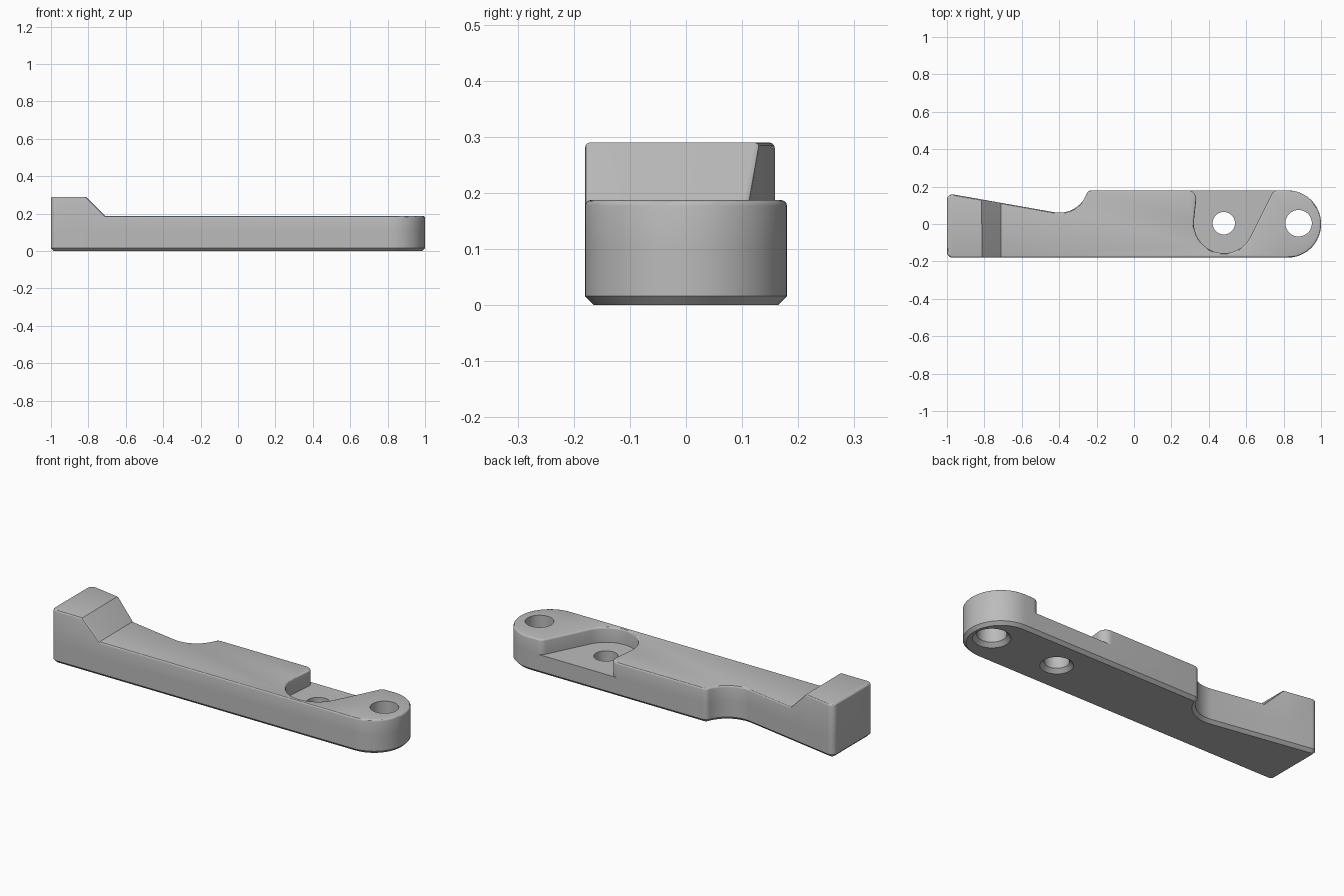
import bpy, bmesh, math
from mathutils import Vector

cube = bpy.data.objects.get("Cube")
if cube:
    bpy.data.objects.remove(cube)

GREY = (0.5, 0.5, 0.5, 1)
grey = bpy.data.materials.new("satin grey")
grey.use_nodes = True
grey.diffuse_color = GREY
grey.node_tree.nodes["Principled BSDF"].inputs["Base Color"].default_value = GREY

DECK, TAIL_TOP, FLOOR = 0.187, 0.29, 0.105
RAMP_TOP, RAMP_FOOT = -0.813, -0.71
CHAMFER, ROUND = 0.016, 0.01


def arc(cx, cy, r, a0, a1, n):
    steps = [math.radians(a0 + (a1 - a0) * i / n) for i in range(n + 1)]
    return [(cx + r * math.cos(a), cy + r * math.sin(a)) for a in steps]


def rounded(corners):
    """Outline from (x, y, radius) corners, each filleted."""
    out = []
    for i, (x, y, r) in enumerate(corners):
        p = Vector((x, y))
        if r == 0:
            out.append(p)
            continue
        a = (Vector(corners[i - 1][:2]) - p).normalized()
        b = (Vector(corners[(i + 1) % len(corners)][:2]) - p).normalized()
        half = math.acos(a.dot(b)) / 2
        centre = p + (a + b).normalized() * (r / math.sin(half))
        v0 = p + a * (r / math.tan(half)) - centre
        v1 = p + b * (r / math.tan(half)) - centre
        sweep = math.atan2(v0.x * v1.y - v0.y * v1.x, v0.dot(v1))
        n = max(4, round(abs(sweep) / math.radians(6)))
        for k in range(n + 1):
            c, s = math.cos(sweep * k / n), math.sin(sweep * k / n)
            out.append(centre + Vector((v0.x * c - v0.y * s, v0.x * s + v0.y * c)))
    return out


def inset(points, d):
    """Move a counter-clockwise outline inwards by d."""
    out = []
    for i, p in enumerate(points):
        a = (p - points[i - 1]).normalized()
        b = (points[(i + 1) % len(points)] - p).normalized()
        n = Vector((-a.y - b.y, a.x + b.x)).normalized()
        out.append(p + n * (d / n.dot(Vector((-a.y, a.x)))))
    return out


def ring(points, heights):
    return [bm.verts.new((p[0], p[1], z)) for p, z in zip(points, heights)]


def flat_ring(points, z):
    return ring(points, [z] * len(points))


def loft(rings):
    for low, high in zip(rings, rings[1:]):
        for i in range(len(low)):
            bm.faces.new((low[i - 1], low[i], high[i], high[i - 1]))


def cap(loops, up):
    """Fill a flat face bounded by an outer loop and hole loops."""
    edges = []
    for loop in loops:
        for i in range(len(loop)):
            pair = (loop[i - 1], loop[i])
            edges.append(bm.edges.get(pair) or bm.edges.new(pair))
    made = bmesh.ops.triangle_fill(bm, use_beauty=True, edges=edges,
                                   normal=(0, 0, up))["geom"]
    for f in made:
        if isinstance(f, bmesh.types.BMFace):
            f.normal_update()
            if f.normal.z * up < 0:
                f.normal_flip()


def hole(x, r, top):
    """Round hole, countersunk from below; returns bottom and top loops."""
    rings = [flat_ring(arc(x, 0.004, radius, 360, 7.5, 47), z)
             for radius, z in ((r + 0.02, 0), (r, 0.02), (r, top))]
    loft(rings)
    return rings[0], rings[-1]


bm = bmesh.new()

# Plan outline: round nose, pocket notch, scalloped back, tapered tail
seat = [(x, y, 0) for x, y in arc(0.48, 0.004, 0.16, 334, 174, 32)]
upper = rounded(
    [(-1, -0.18, 0.03), (RAMP_TOP, -0.18, 0), (RAMP_FOOT, -0.18, 0),
     (1, -0.18, 0.179), (1, 0.18, 0.179), (0.746, 0.18, 0.04)] + seat
    + [(0.338, 0.18, 0.045), (-0.246, 0.18, 0.03), (-0.302, 0.041, 0.155),
       (RAMP_FOOT, 0.1129, 0), (RAMP_TOP, 0.1311, 0), (-1, 0.164, 0.03)])
notch = [i for i, p in enumerate(upper)
         if 0.25 < p.x < 0.8 and -0.17 < p.y < 0.17995]
lower = [p for i, p in enumerate(upper) if i not in notch]

# Lower body with chamfered underside
seam = flat_ring(upper, FLOOR)
bottom = flat_ring(inset(lower, CHAMFER), 0)
loft([bottom, flat_ring(lower, CHAMFER),
      [v for i, v in enumerate(seam) if i not in notch]])

# Upper walls with rounded rim, following the ramp up to the tail block
tops = [min(TAIL_TOP, max(DECK, DECK + RAMP_FOOT - p.x)) for p in upper]
rims = [seam]
for k in range(4):
    a = math.radians(30 * k)
    rims.append(ring(inset(upper, ROUND * (1 - math.cos(a))),
                     [z - ROUND * (1 - math.sin(a)) for z in tops]))
loft(rims)

# Tail top, ramp, and deck with its pivot hole
rim = list(zip(upper, rims[-1]))
EPS = 0.001
bm.faces.new([v for p, v in rim if p.x < RAMP_TOP + EPS])
bm.faces.new([v for p, v in rim if RAMP_TOP - EPS < p.x < RAMP_FOOT + EPS])
pivot_low, pivot_high = hole(0.88, 0.071, DECK)
cap([[v for p, v in rim if p.x > RAMP_FOOT - EPS], pivot_high], 1)

# Pocket floor with screw hole, and underside
screw_low, screw_high = hole(0.48, 0.06, FLOOR)
cap([seam[notch[0] - 1:notch[-1] + 2], screw_high], 1)
cap([bottom, pivot_low, screw_low], -1)

mesh = bpy.data.meshes.new("lever_arm")
bm.to_mesh(mesh)
bm.free()
mesh.materials.append(grey)
arm = bpy.data.objects.new("lever_arm", mesh)
bpy.context.collection.objects.link(arm)
bpy.ops.object.select_all(action='DESELECT')
arm.select_set(True)
bpy.context.view_layer.objects.active = arm
bpy.ops.object.shade_smooth_by_angle(angle=math.radians(30))
